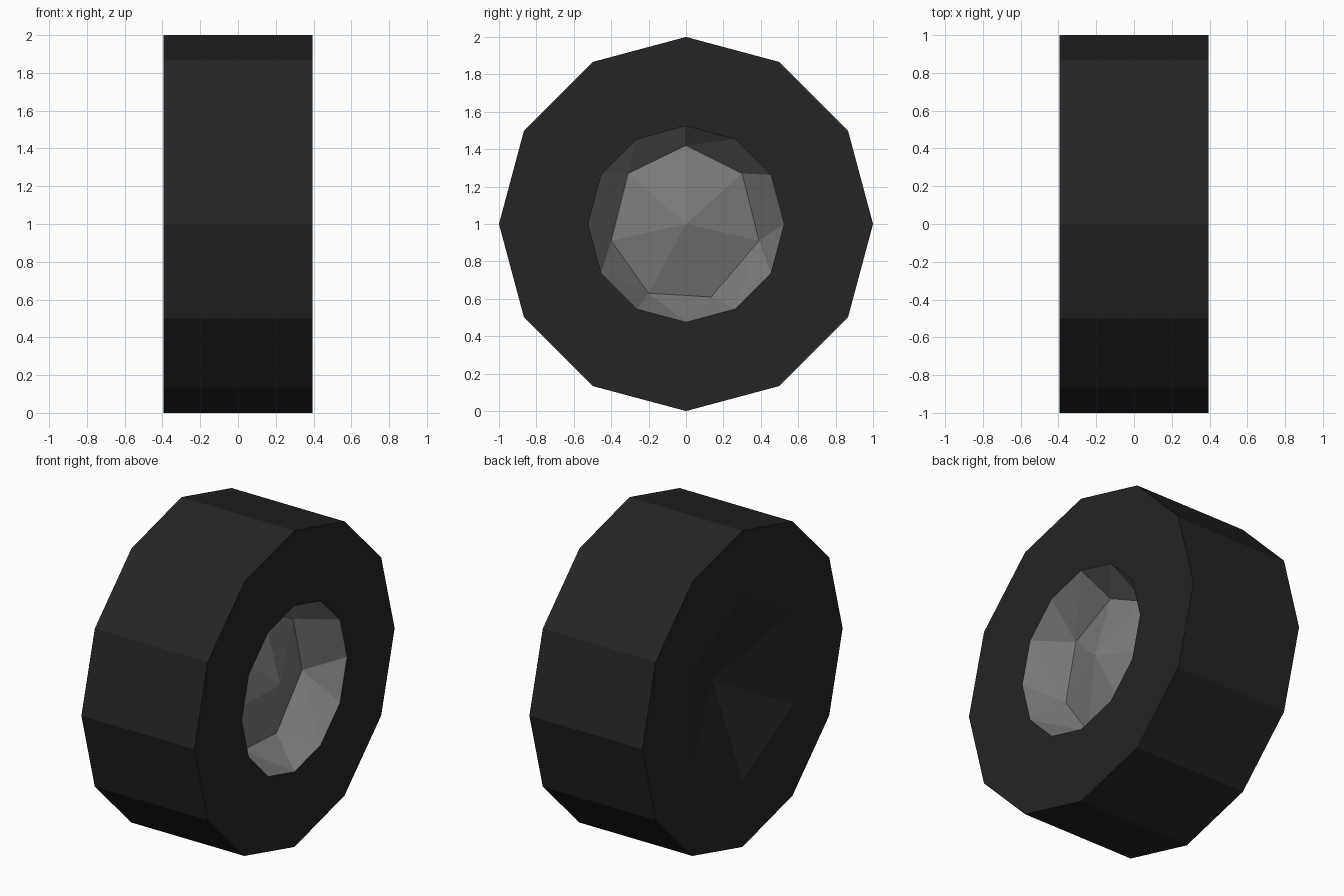
import bpy, bmesh, math

cube = bpy.data.objects.get("Cube")
if cube:
    bpy.data.objects.remove(cube, do_unlink=True)

HALF = 0.395      # half the wheel width
CENTRE = 1.0      # axle height


def material(name, value):
    mat = bpy.data.materials.new(name)
    mat.use_nodes = True
    colour = (value, value, value, 1)
    mat.diffuse_color = colour
    bsdf = mat.node_tree.nodes["Principled BSDF"]
    bsdf.inputs["Base Color"].default_value = colour
    bsdf.inputs["Roughness"].default_value = 0.9
    return mat


def circle(count, radius):
    """Points (y, z) running clockwise from the top."""
    return [(radius * math.sin(math.tau * i / count),
             radius * math.cos(math.tau * i / count)) for i in range(count)]


def ring(bm, points, x):
    return [bm.verts.new((x, y, CENTRE + z)) for y, z in points]


def turn(v):
    return math.atan2(v.co.y, v.co.z - CENTRE) % math.tau


def bridge(bm, a, b):
    """Join two rings that may differ in vertex count, walking round by angle."""
    if len(a) == len(b):
        for i in range(len(a)):
            j = (i + 1) % len(a)
            bm.faces.new((a[i], a[j], b[j], b[i]))
        return
    i = j = 0
    ta = [turn(v) for v in a] + [math.tau]
    tb = [turn(v) for v in b] + [math.tau]
    while i < len(a) or j < len(b):
        va, vb = a[i % len(a)], b[j % len(b)]
        if j == len(b) or (i < len(a) and ta[i + 1] <= tb[j + 1]):
            i += 1
            bm.faces.new((va, a[i % len(a)], vb))
        else:
            j += 1
            bm.faces.new((va, b[j % len(b)], vb))


def cone(bm, base, x):
    tip = bm.verts.new((x, 0, CENTRE))
    for i, v in enumerate(base):
        bm.faces.new((v, base[(i + 1) % len(base)], tip))


def finish(bm, name, mat):
    bmesh.ops.recalc_face_normals(bm, faces=bm.faces)
    # Both shells run up to the outer face on +x, which must look outward
    front = max(bm.faces, key=lambda f: f.calc_center_median().x)
    if front.normal.x < 0:
        bmesh.ops.reverse_faces(bm, faces=bm.faces)
    mesh = bpy.data.meshes.new(name)
    bm.to_mesh(mesh)
    bm.free()
    mesh.materials.append(mat)
    obj = bpy.data.objects.new(name, mesh)
    bpy.context.collection.objects.link(obj)


rubber = material("dark rubber", 0.018)
metal = material("grey metal", 0.2)

# Tyre: open outer wall, twelve-sided tread, inner wall with a shallow recess
bm = bmesh.new()
opening = ring(bm, circle(12, 0.525), HALF)
outer = ring(bm, circle(12, 1), HALF)
inner = ring(bm, circle(12, 1), -HALF)
recess = ring(bm, circle(6, 0.58), -HALF)
bridge(bm, opening, outer)
bridge(bm, outer, inner)
bridge(bm, inner, recess)
cone(bm, recess, -HALF + 0.21)
finish(bm, "tyre", rubber)

# Hub: faceted dish with a raised, uneven seven-sided cap
cap = [(0, 0.42), (0.3, 0.27), (0.39, -0.09), (0.135, -0.39),
       (-0.2, -0.37), (-0.4, -0.09), (-0.31, 0.27)]
bm = bmesh.new()
rim = ring(bm, circle(12, 0.525), HALF)
cap_edge = ring(bm, cap, HALF - 0.22)
bridge(bm, rim, cap_edge)
cone(bm, cap_edge, HALF - 0.1)
finish(bm, "hub", metal)
